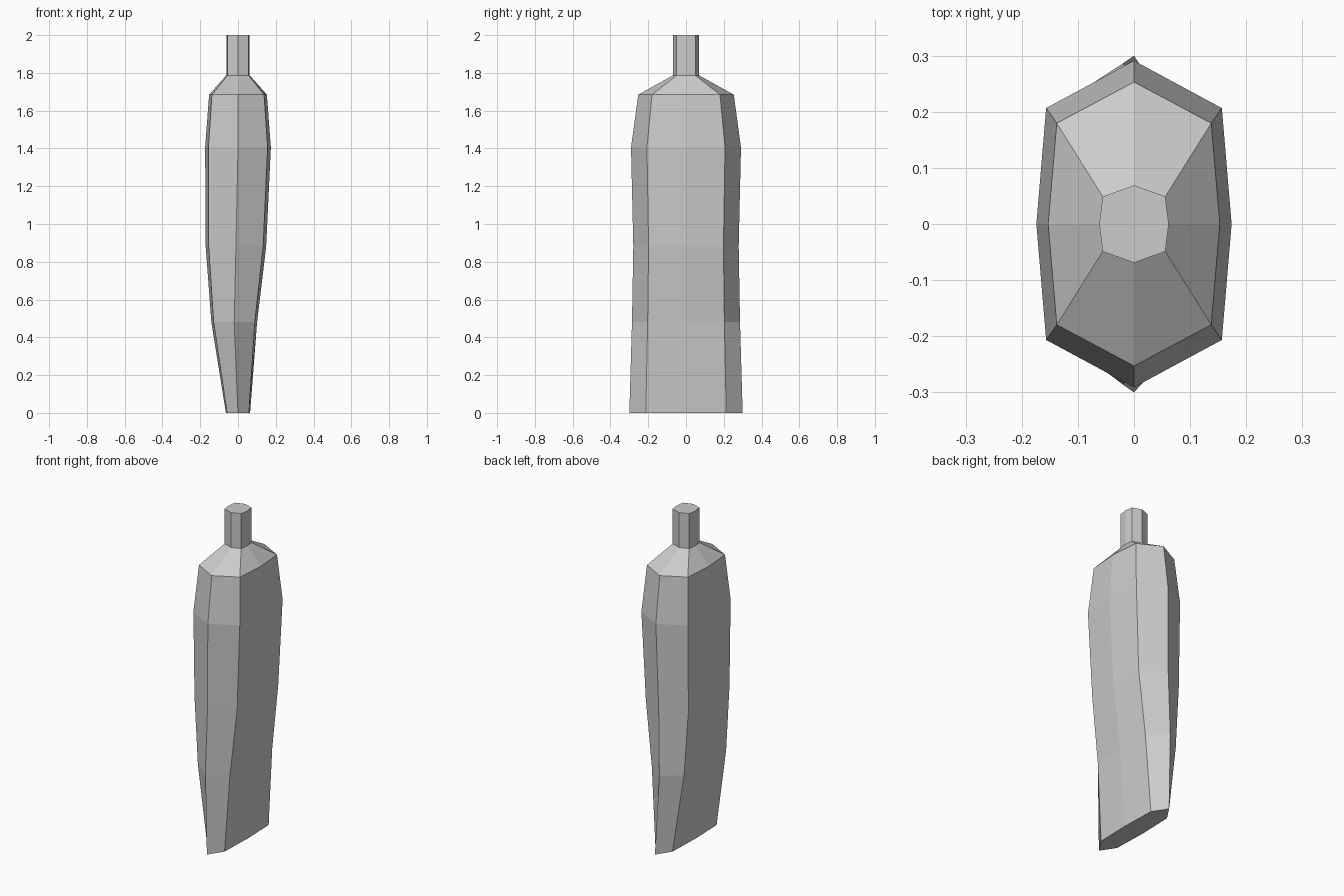
import bpy, bmesh

if "Cube" in bpy.data.objects:
    bpy.data.objects.remove(bpy.data.objects["Cube"])

# Eight-sided section: points on the axes, squarish in x
UNIT = [(1, 0), (.9, .71), (0, 1), (-.9, .71),
        (-1, 0), (-.9, -.71), (0, -1), (.9, -.71)]

# Body rings: z, x centre, half width, half depth
RINGS = [(0, 0, .064, .30),
         (.48, -.02, .121, .286),
         (.88, -.011, .16, .279),
         (1.405, 0, .174, .291),
         (1.685, 0, .153, .253),
         (1.787, 0, .062, .069),
         (2.0, 0, .062, .069)]

# Tube with flat crimped end, shoulder and neck
bm = bmesh.new()
loops = [[bm.verts.new((cx + u * rx, v * ry, z)) for u, v in UNIT]
         for z, cx, rx, ry in RINGS]
for a, b in zip(loops, loops[1:]):
    for i in range(8):
        j = (i + 1) % 8
        bm.faces.new((a[i], a[j], b[j], b[i]))
bm.faces.new(loops[0][::-1])
bm.faces.new(loops[-1])
bmesh.ops.recalc_face_normals(bm, faces=bm.faces)
mesh = bpy.data.meshes.new("squeeze_tube")
bm.to_mesh(mesh)
bm.free()
bpy.context.collection.objects.link(bpy.data.objects.new("squeeze_tube", mesh))
